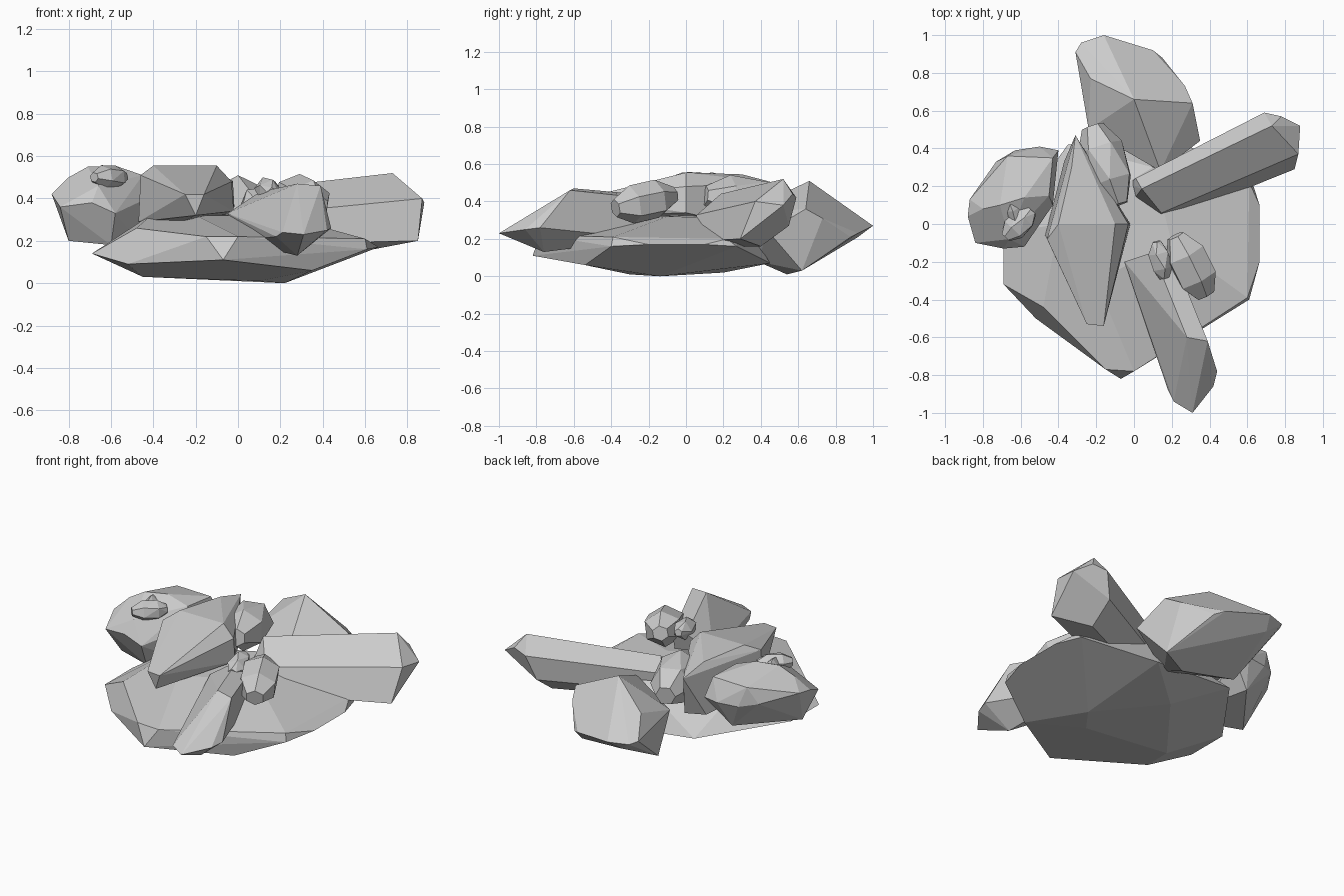
import bpy, bmesh, math, random
from mathutils import Vector, Matrix

default_cube = bpy.data.objects.get("Cube")
if default_cube:
    bpy.data.objects.remove(default_cube, do_unlink=True)

# One stone material
stone = bpy.data.materials.new("grey_stone")
stone.use_nodes = True
stone.diffuse_color = (.6, .6, .6, 1)
shader = next(n for n in stone.node_tree.nodes if n.type == 'BSDF_PRINCIPLED')
shader.inputs["Base Color"].default_value = stone.diffuse_color
shader.inputs["Roughness"].default_value = .9


def boulder(name, corners):
    """Flat-faced convex stone wrapped around a few corner points."""
    bm = bmesh.new()
    for corner in corners:
        bm.verts.new(corner)
    bmesh.ops.convex_hull(bm, input=bm.verts[:])
    loose = [v for v in bm.verts if not v.link_faces]
    bmesh.ops.delete(bm, geom=loose, context='VERTS')
    # Merge nearly level triangles into broad facets
    bmesh.ops.dissolve_limit(bm, angle_limit=math.radians(8),
                             verts=bm.verts[:], edges=bm.edges[:])
    bmesh.ops.recalc_face_normals(bm, faces=bm.faces[:])
    mesh = bpy.data.meshes.new(name)
    bm.to_mesh(mesh)
    bm.free()
    mesh.materials.append(stone)
    obj = bpy.data.objects.new(name, mesh)
    bpy.context.collection.objects.link(obj)


def shaft(name, ring, tip, shift, scale):
    """Long crystal: an end ring swept back along a shift, plus tip points."""
    ring = [Vector(p) for p in ring]
    middle = sum(ring, Vector()) / len(ring)
    root = [middle + (p - middle) * scale + Vector(shift) for p in ring]
    boulder(name, ring + root + [Vector(p) for p in tip])


def gem(name, centre, size, yaw, pitch, sides, seed):
    """Small elongated pebble: two staggered rings between blunt ends."""
    rng = random.Random(seed)
    turn = Matrix.Rotation(yaw, 3, 'Z') @ Matrix.Rotation(pitch, 3, 'Y')
    corners = []
    for along, radius in ((-1, .4), (-.4, .95), (.45, .95), (1, .45)):
        twist = rng.uniform(0, math.pi / sides)
        for i in range(sides):
            a = math.tau * i / sides + twist
            local = Vector((along * size[0], math.cos(a) * radius * size[1],
                            math.sin(a) * radius * size[2]))
            corners.append(Vector(centre) + turn @ local)
    boulder(name, corners)


# Broad base slab: underside, rim, then crown
boulder("base_slab", [
    (-.45, -.25, .03), (.22, -.14, 0), (-.1, .2, .02), (.1, -.3, .01),
    (-.69, -.32, .14), (-.69, -.05, .14), (-.52, -.5, .09), (-.07, -.82, .11),
    (.35, -.54, .06), (.61, -.4, .16), (.665, -.2, .17), (.665, .1, .17),
    (.61, .27, .16), (.2, .45, .07), (-.35, .42, .12),
    (-.48, -.44, .26), (-.15, -.77, .22), (0, -.78, .22), (.6, -.39, .21),
    (.61, .22, .2), (-.2, -.3, .32), (.2, -.1, .32), (.1, .3, .31),
    (-.4, 0, .33)])

# Tall wedge at the back: ridge, back edge, front edge, underside
boulder("back_wedge", [
    (0, .66, .51), (-.23, .77, .38), (.31, .64, .36),
    (-.31, .91, .28), (-.28, .96, .27), (-.16, 1, .27), (.1, .92, .23),
    (.27, .73, .31), (.35, .44, .24), (.14, .28, .33), (-.24, .5, .3),
    (.15, .88, .21), (-.2, .92, .21), (.28, .62, .03), (.1, .54, .01),
    (-.23, .6, .05), (.1, .38, .08)])

# Rounded boulder on one side: belt, top, underside
boulder("side_boulder", [
    (-.88, .04, .42), (-.87, .13, .43), (-.73, .33, .4), (-.63, .39, .38),
    (-.5, .41, .38), (-.4, .39, .38), (-.43, .1, .4), (-.69, -.13, .38),
    (-.84, -.1, .36), (-.58, -.12, .33),
    (-.8, .08, .5), (-.67, .36, .5), (-.43, .35, .5), (-.45, .15, .51),
    (-.71, .1, .55), (-.58, .14, .555), (-.66, -.08, .46),
    (-.8, 0, .2), (-.6, -.04, .18), (-.47, .1, .2), (-.55, .33, .22)])

# Leaning middle block: top, then underside
boulder("middle_block", [
    (-.25, -.53, .42), (-.16, -.54, .42), (-.1, 0, .555), (-.33, .3, .545),
    (-.46, -.08, .51), (-.4, 0, .555), (-.31, .47, .5), (-.03, 0, .48),
    (-.47, -.06, .29), (-.2, -.52, .32), (-.02, 0, .34), (-.37, .33, .24),
    (-.27, .4, .25)])

# Long side crystal, swept back to the middle
shaft("side_crystal",
      ring=[(.69, .59, .42), (.73, .52, .52), (.86, .36, .38),
            (.85, .29, .2), (.64, .4, .16), (.64, .55, .27)],
      tip=[(.88, .52, .38), (.78, .57, .44), (.87, .37, .4)],
      shift=(-.69, -.32, -.04), scale=.8)

# Front crystal: outer ring, blunt tip, root
boulder("front_crystal", [
    (.28, -.6, .47), (.39, -.62, .46), (.44, -.78, .26), (.28, -.76, .13),
    (.18, -.88, .22), (.2, -.82, .28), (.15, -.68, .22),
    (.31, -1, .23), (.21, -.94, .24), (.42, -.86, .25),
    (-.05, -.2, .33), (.1, -.15, .43), (.2, -.15, .41), (.2, -.2, .2),
    (0, -.25, .2)])

# Small pebbles tucked between the larger stones
gem("back_pebble", (-.15, .31, .41), (.22, .13, .13), 1.9, .1, 6, 2)
gem("front_pebble", (.3, -.22, .4), (.18, .12, .11), -1.1, .2, 6, 5)
gem("tiny_pebble", (.14, -.19, .44), (.1, .06, .06), -1.35, .15, 5, 8)
gem("top_pebble", (-.61, 0, .5), (.1, .07, .06), .8, 0, 6, 11)
gem("top_chip", (-.63, .04, .5), (.09, .04, .055), 1.9, -.2, 5, 4)
